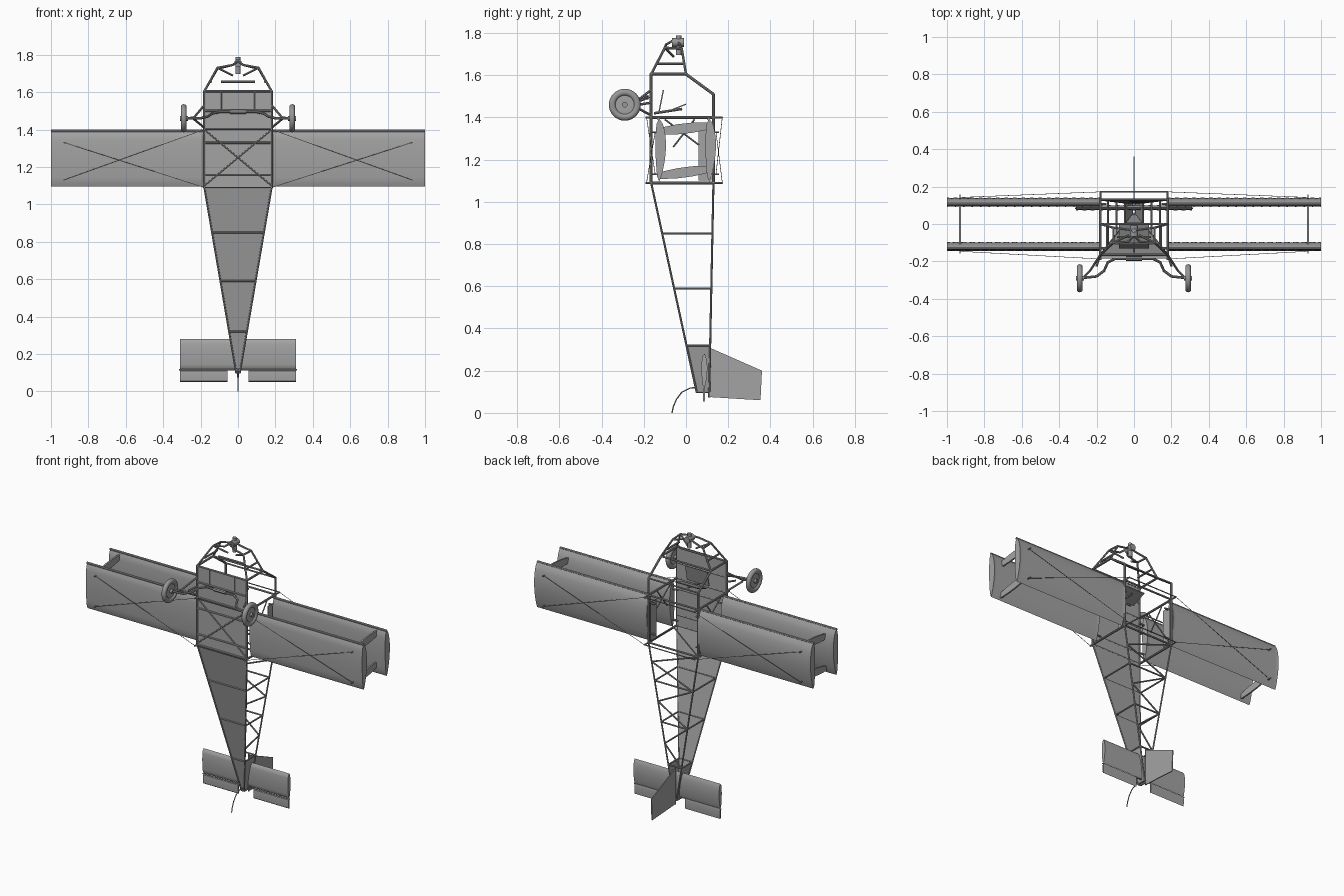
import bpy, bmesh, math
from mathutils import Vector

if "Cube" in bpy.data.objects:
    bpy.data.objects.remove(bpy.data.objects["Cube"])


def material(name, v):
    m = bpy.data.materials.new(name)
    m.diffuse_color = (v, v, v, 1)
    m.use_nodes = True
    m.node_tree.nodes["Principled BSDF"].inputs["Base Color"].default_value = m.diffuse_color
    return m


FABRIC = material("grey fabric", 0.37)
FRAME = material("grey metal", 0.31)


def finish(name, bm, mat, smooth=True):
    bmesh.ops.recalc_face_normals(bm, faces=bm.faces)
    me = bpy.data.meshes.new(name)
    bm.to_mesh(me)
    bm.free()
    me.materials.append(mat)
    ob = bpy.data.objects.new(name, me)
    bpy.context.collection.objects.link(ob)
    if smooth:
        bpy.context.view_layer.objects.active = ob
        ob.select_set(True)
        bpy.ops.object.shade_smooth_by_angle(angle=math.radians(40))
        ob.select_set(False)
    return ob


def tubes(name, paths, r=0.006, sides=8, mat=FRAME):
    """Straight round tubes along each path of points."""
    bm = bmesh.new()
    for path in paths:
        for a, b in zip(path, path[1:]):
            a, b = Vector(a), Vector(b)
            d = b - a
            mtx = d.to_track_quat('Z', 'Y').to_matrix().to_4x4()
            mtx.translation = (a + b) / 2
            bmesh.ops.create_cone(bm, cap_ends=True, segments=sides, radius1=r,
                                  radius2=r, depth=d.length + r * 0.6, matrix=mtx)
    return finish(name, bm, mat)


def plate(name, pts, off, mat=FABRIC):
    """Flat panel: polygon extruded by a small offset."""
    bm = bmesh.new()
    f = bm.faces.new([bm.verts.new(p) for p in pts])
    ext = bmesh.ops.extrude_face_region(bm, geom=[f], use_keep_orig=True)
    vs = [v for v in ext["geom"] if isinstance(v, bmesh.types.BMVert)]
    bmesh.ops.translate(bm, verts=vs, vec=off)
    return finish(name, bm, mat, False)


def both(paths):
    """Paths plus their mirror in x."""
    return paths + [[(-x, y, z) for x, y, z in p] for p in paths]


def wing(name, x0, x1, y, z0, z1, up, down, bays):
    """Lens section swept along x, fabric sagging between the ribs."""
    bm = bmesh.new()
    n, rings = 12, []
    for i in range(bays * 2 + 1):
        x = x0 + (x1 - x0) * i / (bays * 2)
        sag = 0.88 if i % 2 else 1.0
        ring = []
        for k in range(2 * n):
            top = k <= n
            t = k / n if top else (2 * n - k) / n
            s = math.sin(math.pi * t ** 0.8) ** 0.75 if 0 < t < 1 else 0
            h = 0.003 + up * sag * s if top else -0.003 - down * sag * s
            ring.append(bm.verts.new((x, y + h, z1 + (z0 - z1) * t)))
        rings.append(ring)
    for a, b in zip(rings, rings[1:]):
        for k in range(2 * n):
            j = (k + 1) % (2 * n)
            bm.faces.new((a[k], a[j], b[j], b[k]))
    bm.faces.new(rings[0])
    bm.faces.new(rings[-1])
    return finish(name, bm, FABRIC)


def lathe(name, profile, centre, mat, segs=32):
    """Closed (x offset, radius) profile turned about the x axis."""
    bm = bmesh.new()
    rings = []
    for i in range(segs):
        a = 2 * math.pi * i / segs
        rings.append([bm.verts.new((centre[0] + x, centre[1] + r * math.cos(a),
                                    centre[2] + r * math.sin(a))) for x, r in profile])
    m = len(profile)
    for i in range(segs):
        a, b = rings[i], rings[(i + 1) % segs]
        for k in range(m):
            bm.faces.new((a[k], a[(k + 1) % m], b[(k + 1) % m], b[k]))
    return finish(name, bm, mat)


# Fuselage outline helpers for the tapering tail
W, YB, YT = 0.18, -0.165, 0.13


def station(z):
    t = (1.09 - z) / 0.99
    return W - (W - 0.01) * t, YB + (0.05 - YB) * t, YT - 0.02 * t


def corner(sx, top, z):
    w, yb, yt = station(z)
    return (sx * w, yt if top else yb, z)


# Tail longerons, cross frames and zigzag bracing on the top side
tubes("tail_longerons", [[corner(s, t, 1.09), corner(s, t, 0.1)]
                         for s in (-1, 1) for t in (0, 1)], 0.005)
frames = []
for z in (0.85, 0.59, 0.32, 0.1):
    c = [corner(-1, 0, z), corner(1, 0, z), corner(1, 1, z), corner(-1, 1, z)]
    frames.append(c + c[:1])
tubes("tail_frames", frames, 0.005)
zs = [1.09, 0.97, 0.85, 0.72, 0.59, 0.455, 0.32]
tubes("tail_zigzag", [[corner(1 if i % 2 else -1, 1, z) for i, z in enumerate(zs)]], 0.005)

# Fabric on the belly and the tail end
plate("belly_tail_panel", [corner(-1, 0, 1.09), corner(1, 0, 1.09),
                           corner(1, 0, 0.1), corner(-1, 0, 0.1)], (0, 0.003, 0))
plate("belly_cabin_panel", [(-W, YB, 1.09), (W, YB, 1.09), (W, YB, 1.6), (-W, YB, 1.6)],
      (0, 0.004, 0))
for s in (-1, 1):
    plate("tail_side_panel", [corner(s, 0, 0.32), corner(s, 1, 0.32),
                              corner(s, 1, 0.1), corner(s, 0, 0.1)], (-s * 0.002, 0, 0))
    plate("cabin_side_panel", [(s * 0.176, 0.06, 1.1), (s * 0.176, 0.12, 1.1),
                               (s * 0.176, 0.12, 1.35), (s * 0.176, 0.06, 1.35)],
          (-s * 0.003, 0, 0))

# Cabin tube frame
tubes("cabin_longerons", both([
    [(W, YB, 1.09), (W, YB, 1.605), (W, 0.0, 1.605), (W, YT, 1.51), (W, YT, 1.09)],
    [(W, YB, 1.09), (W, YT, 1.09)], [(W, YB, 1.4), (W, YT, 1.4)]]), 0.007)
tubes("cabin_crossbars", [[(-W, y, z), (W, y, z)] for y, z in
      [(YB, 1.09), (YB, 1.16), (YB, 1.33), (YB, 1.4), (YB, 1.5), (YB, 1.605),
       (YT, 1.09), (YT, 1.4), (0.0, 1.605)]], 0.006)
tubes("cabin_braces", both([
    [(W, YB - 0.004, 1.4), (-W, YB - 0.004, 1.1)],
    [(0.09, YB, 1.5), (0.09, YB, 1.6)],
    [(W, -0.1, 1.39), (W, 0.06, 1.27)], [(W, -0.06, 1.26), (W, 0.04, 1.39)],
    [(W, YT, 1.09), (0, YT, 1.24)]]), 0.004)
arch = [(W * math.cos(a), YT, 1.51 + 0.0 * a) for a in (0, math.pi)]
tubes("cockpit_hoop", [arch], 0.005)

# Nose mount and shaft hub
tubes("nose_mount", both([
    [(W, YB, 1.605), (0.11, -0.10, 1.73), (0.03, -0.095, 1.745), (0, -0.06, 1.765)],
    [(W, 0.0, 1.605), (0.11, -0.02, 1.725), (0.03, -0.03, 1.745), (0, -0.04, 1.765)],
    [(0.11, -0.10, 1.73), (0.11, -0.02, 1.725)],
    [(0.145, -0.135, 1.655), (0.145, -0.008, 1.655)],
    [(0.11, -0.10, 1.73), (0.03, -0.06, 1.69)]]), 0.006)
tubes("nose_shaft", [[(0, -0.035, 1.70), (0, -0.035, 1.785)]], 0.013, 12)
tubes("nose_hub", [[(0, -0.06, 1.755), (0, -0.015, 1.755)]], 0.021, 12)

# Seat, controls and instrument panel
plate("seat_back", [(-0.08, -0.10, 1.42), (0.08, -0.10, 1.42),
                    (0.08, 0.0, 1.46), (-0.08, 0.0, 1.46)], (0, 0, 0.006), FRAME)
plate("seat_pan", [(-0.08, -0.13, 1.43), (0.08, -0.13, 1.43),
                   (0.08, -0.11, 1.53), (-0.08, -0.11, 1.53)], (0, 0.006, 0), FRAME)
tubes("control_stick", [[(0, -0.15, 1.42), (0, -0.02, 1.44)],
                        [(-0.09, -0.07, 1.655), (0.09, -0.07, 1.655)]], 0.006)

# Main wings, lower and upper, with leading edge bars
for s in (-1, 1):
    for label, y in (("lower", -0.13), ("upper", 0.107)):
        wing(label + "_wing", s * 0.185, s * 1.0, y, 1.095, 1.395, 0.032, 0.012, 18)
        tubes(label + "_leading_edge", [[(s * W, y, 1.392), (s * 0.999, y, 1.392)]],
              0.007, 8, FABRIC)
        tubes(label + "_wing_root_spars", [[(s * 0.15, y, z), (s * 0.22, y, z)]
                                           for z in (1.14, 1.34)], 0.006)
    # Flat interplane struts, swelling at mid length
    for (ya, za), (yb, zb) in (((-0.12, 1.335), (0.11, 1.36)), ((-0.12, 1.125), (0.11, 1.155))):
        side = [(t, 0.016 + 0.009 * math.sin(math.pi * t)) for t in (0, .15, .35, .65, .85, 1)]
        pts = [(s * 0.93 - 0.005, ya + (yb - ya) * t, za + (zb - za) * t + h) for t, h in side]
        pts += [(s * 0.93 - 0.005, ya + (yb - ya) * t, za + (zb - za) * t - h)
                for t, h in reversed(side)]
        plate("wing_strut", pts, (0.01, 0, 0))

# Rigging frames and bracing wires
tubes("rigging_posts", both([[(W, y0, z), (W, y1, z)] for z in (1.09, 1.4)
                             for y0, y1 in ((YT, 0.172), (YB, -0.19))]), 0.005)
tubes("rigging_bars", [[(-W, y, z), (W, y, z)] for y in (0.172, -0.182)
                       for z in (1.09, 1.4)], 0.0035)
tubes("rigging_wires", both([[(W, y, za), (0.93, ye, zb)]
      for y, ye in ((0.172, 0.142), (-0.187, -0.146))
      for za, zb in ((1.4, 1.13), (1.09, 1.33))]), 0.0015, 5)
tubes("wire_anchors", both([[(0.93, y, z), (0.93, y + d, z)] for z in (1.13, 1.33)
      for y, d in ((0.13, 0.026), (-0.135, -0.022))]), 0.004, 6)

# Undercarriage legs, sprung axle and wheels
tubes("undercarriage_legs", both([
    [(W, YB, 1.53), (0.235, -0.25, 1.465), (0.27, -0.285, 1.46)],
    [(W, YB, 1.41), (0.235, -0.25, 1.455)],
    [(W, YB, 1.47), (0.20, -0.225, 1.46)]]), 0.006)
tubes("axle_spring", both([[(0, -0.185, 1.495), (0.10, -0.185, 1.495), (0.14, -0.205, 1.485),
      (0.16, -0.25, 1.47), (0.20, -0.28, 1.46), (0.29, -0.29, 1.46)]]), 0.007)
tubes("axle_clamp", [[(-0.04, -0.185, 1.495), (0.04, -0.185, 1.495)]], 0.012)
for s in (-1, 1):
    c = (s * 0.29, -0.29, 1.46)
    lathe("tyre", [(0.0155 * math.cos(a), 0.059 + 0.0165 * math.sin(a))
                   for a in [i * math.pi / 6 for i in range(12)]], c, FRAME)
    lathe("wheel_disc", [(-0.006, 0.004), (-0.009, 0.02), (-0.006, 0.048),
                         (0.006, 0.048), (0.009, 0.02), (0.006, 0.004)], c, FABRIC)
    tubes("wheel_hub", [[(s * 0.27, -0.29, 1.46), (s * 0.307, -0.29, 1.46)]], 0.013, 16)

# Tailplane, elevators, rudder and skid
wing("tailplane", -0.31, 0.31, 0.085, 0.118, 0.28, 0.013, 0.009, 14)
tubes("elevator_hinge", [[(-0.315, 0.085, 0.115), (0.315, 0.085, 0.115)]], 0.0035)
for s in (-1, 1):
    wing("elevator", s * 0.055, s * 0.31, 0.085, 0.05, 0.114, 0.002, 0.002, 6)
plate("rudder", [(-0.003, 0.11, 0.31), (-0.003, 0.36, 0.2),
                 (-0.003, 0.353, 0.06), (-0.003, 0.11, 0.075)], (0.006, 0, 0))
tubes("rudder_post", [[(0, 0.11, 0.32), (0, 0.11, 0.075)]], 0.005)
tubes("tail_skid", [[(0, 0.06, 0.12), (0, 0.02, 0.118), (0, -0.02, 0.098),
                     (0, -0.045, 0.065), (0, -0.06, 0.03), (0, -0.066, 0.001)]], 0.003)
